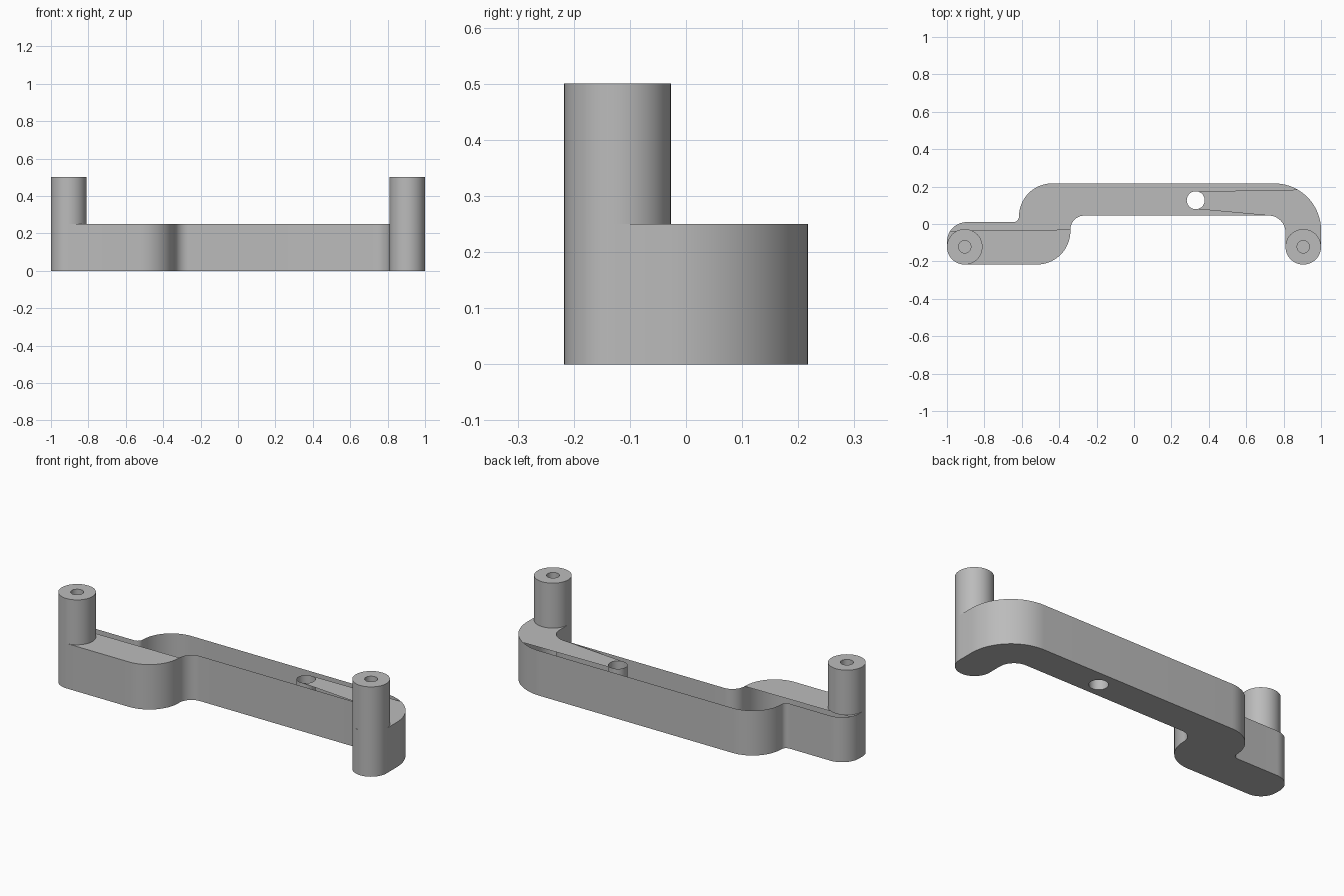
import bpy, bmesh, math

cube = bpy.data.objects.get("Cube")
if cube:
    bpy.data.objects.remove(cube, do_unlink=True)

HEIGHT, POST_TOP = 0.25, 0.5
POST_X, POST_Y, POST_R, BORE_R = 0.905, -0.122, 0.095, 0.033
HOLE = (0.33, 0.127, 0.048)

grey = bpy.data.materials.new("plain grey")
grey.use_nodes = True
grey.diffuse_color = (0.5, 0.5, 0.5, 1)
grey.node_tree.nodes["Principled BSDF"].inputs["Base Color"].default_value = (0.5, 0.5, 0.5, 1)


def arc(cx, cy, r, start, end, steps=16):
    angles = [math.radians(start + (end - start) * i / steps) for i in range(steps + 1)]
    return [(cx + r * math.cos(a), cy + r * math.sin(a)) for a in angles]


def circle(cx, cy, r):
    return arc(cx, cy, r, 0, 360, 48)[:-1]


def wall(bm, points, z0, z1, inward=False):
    """Closed band of quads around a counter-clockwise loop."""
    low = [bm.verts.new((x, y, z0)) for x, y in points]
    high = [bm.verts.new((x, y, z1)) for x, y in points]
    for i in range(len(points)):
        j = (i + 1) % len(points)
        quad = [low[i], low[j], high[j], high[i]]
        bm.faces.new(quad[::-1] if inward else quad)


def cap(bm, loops, z, up):
    """Flat face bounded by one loop, with optional holes."""
    edges = []
    for points in loops:
        vs = [bm.verts.new((x, y, z)) for x, y in points]
        edges += [bm.edges.new((v, vs[(i + 1) % len(vs)])) for i, v in enumerate(vs)]
    made = bmesh.ops.triangle_fill(bm, edges=edges, use_beauty=True)
    for f in made["geom"]:
        if isinstance(f, bmesh.types.BMFace):
            f.normal_update()
            if (f.normal.z > 0) != up:
                f.normal_flip()


def finish(bm, name):
    bmesh.ops.remove_doubles(bm, verts=bm.verts, dist=0.0002)
    mesh = bpy.data.meshes.new(name)
    bm.to_mesh(mesh)
    bm.free()
    mesh.materials.append(grey)
    obj = bpy.data.objects.new(name, mesh)
    bpy.context.collection.objects.link(obj)
    bpy.ops.object.select_all(action="DESELECT")
    obj.select_set(True)
    bpy.context.view_layer.objects.active = obj
    bpy.ops.object.shade_smooth_by_angle(angle=math.radians(30))


# Cranked bar outline, counter-clockwise
left_foot = arc(-POST_X, POST_Y, POST_R, 180, 270) + arc(-0.52, -0.037, 0.18, 270, 360)
left_bend = arc(-0.265, -0.03, 0.075, 180, 90)
right_inner = arc(0.72, -0.045, 0.09, 90, 0)
right_end = arc(POST_X, POST_Y, POST_R, 180, 360, 32)
right_outer = arc(0.75, -0.033, 0.25, 0, 90, 24)
shoulder = arc(-0.438, 0.04, 0.177, 90, 180)
fillet = arc(-0.645, 0.04, 0.03, 0, -90, 8)
left_corner = arc(-0.895, -0.095, 0.105, 90, 180)
outline = (left_foot + left_bend + right_inner + right_end + right_outer
           + shoulder + fillet + left_corner)
hole = circle(*HOLE)

# Bar: open shell with a closed floor, a pierced tube and two partial top plates
bm = bmesh.new()
wall(bm, outline, 0, HEIGHT)
wall(bm, hole, 0, HEIGHT, inward=True)
cap(bm, [outline, hole], 0, up=False)
left_plate = left_foot + [(-0.34, -0.03)] + [p for p in left_corner if p[1] < -0.03]
cap(bm, [left_plate], HEIGHT, up=True)
right_plate = (right_inner + right_end + [p for p in right_outer if p[0] > 0.865]
               + arc(*HOLE, 80, -80))
cap(bm, [right_plate], HEIGHT, up=True)
finish(bm, "cranked_bar")

# Hollow mounting posts
for name, x in (("right_post", -POST_X), ("left_post", POST_X)):
    bm = bmesh.new()
    rim, bore = circle(x, POST_Y, POST_R), circle(x, POST_Y, BORE_R)
    wall(bm, rim, HEIGHT, POST_TOP)
    wall(bm, bore, HEIGHT, POST_TOP, inward=True)
    cap(bm, [rim, bore], POST_TOP, up=True)
    finish(bm, name)
